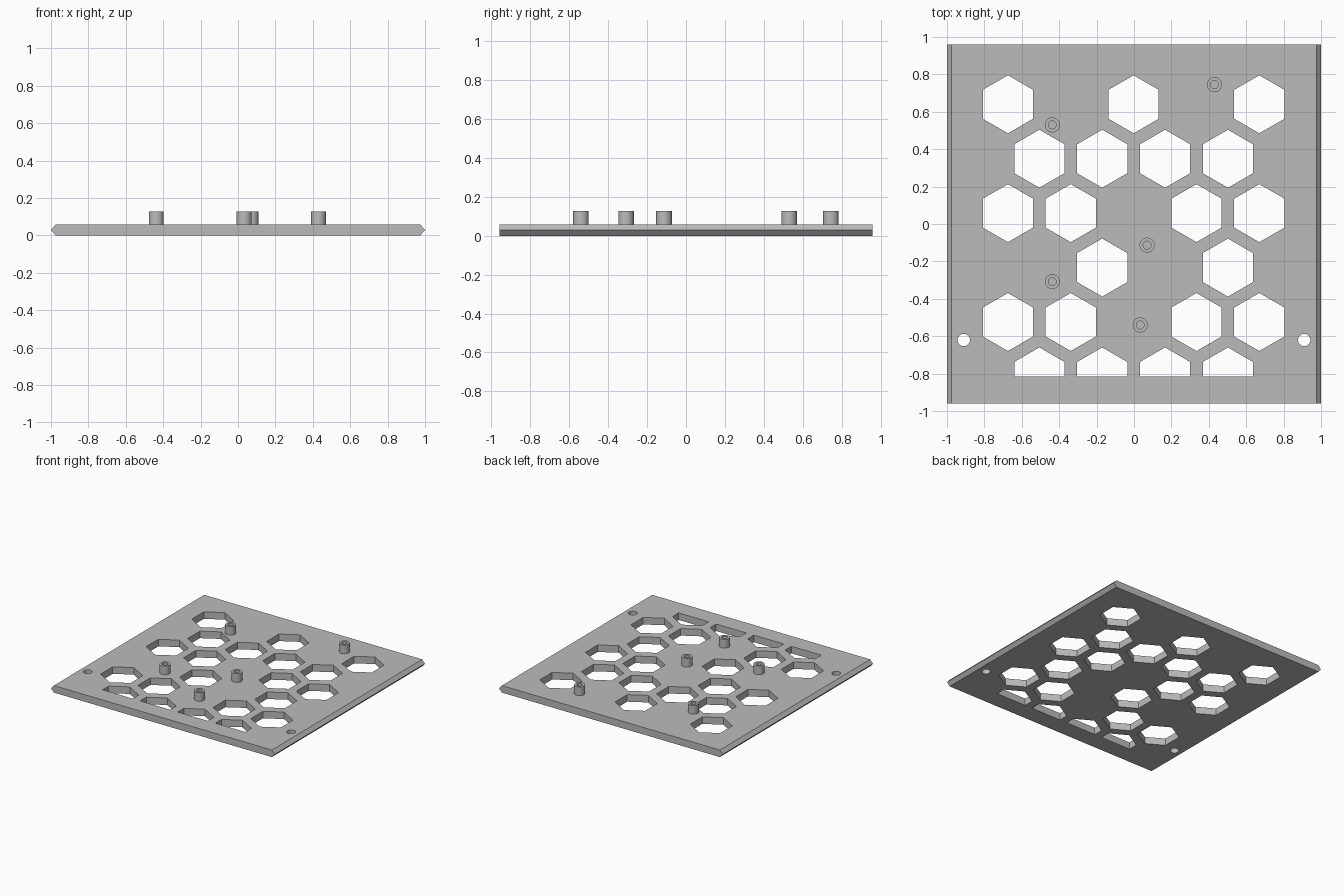
import bpy
import bmesh
from math import cos, sin, pi, radians

cube = bpy.data.objects.get("Cube")
if cube:
    bpy.data.objects.remove(cube, do_unlink=True)

THICK = 0.057
HALF_Y = 0.96
HEX_R = 0.155
PITCH_X, PITCH_Y = 0.336, 0.291
ROW_TOP = 0.64
CLIP_Y = -0.815

grey = bpy.data.materials.new("plain grey")
grey.use_nodes = True
colour = (0.5, 0.5, 0.5, 1)
grey.diffuse_color = colour
grey.node_tree.nodes["Principled BSDF"].inputs["Base Color"].default_value = colour


def add_object(name, bm):
    bmesh.ops.recalc_face_normals(bm, faces=bm.faces)
    mesh = bpy.data.meshes.new(name)
    bm.to_mesh(mesh)
    bm.free()
    mesh.materials.append(grey)
    obj = bpy.data.objects.new(name, mesh)
    bpy.context.collection.objects.link(obj)
    return obj


def prism(bm, points, offset):
    """Extrude a closed outline of 3D points into a solid."""
    face = bm.faces.new([bm.verts.new(p) for p in points])
    result = bmesh.ops.extrude_face_region(bm, geom=[face], use_keep_orig=True)
    verts = [v for v in result["geom"] if isinstance(v, bmesh.types.BMVert)]
    bmesh.ops.translate(bm, verts=verts, vec=offset)


def ring(x, y, r, n, z, start=0.0):
    return [(x + r * cos(start + 2 * pi * i / n),
             y + r * sin(start + 2 * pi * i / n), z) for i in range(n)]


# Plate with pointed side edges
bm = bmesh.new()
edge = 0.975
mid = THICK / 2
outline = [(-edge, 0), (edge, 0), (1, mid), (edge, THICK), (-edge, THICK), (-1, mid)]
prism(bm, [(x, -HALF_Y, z) for x, z in outline], (0, 2 * HALF_Y, 0))
plate = add_object("plate", bm)

# Cutter: honeycomb rows, columns in units of the pitch, last row cut in half
full = (-2, -1, 1, 2)
offset = (-1.5, -0.5, 0.5, 1.5)
rows = [(-2, 0, 2), offset, full, (-0.5, 1.5), full, offset]
bm = bmesh.new()
for i, columns in enumerate(rows):
    for c in columns:
        pts = ring(c * PITCH_X - 0.002, ROW_TOP - i * PITCH_Y, HEX_R, 6, -0.1, pi / 6)
        prism(bm, [(x, max(y, CLIP_Y), z) for x, y, z in pts], (0, 0, 0.3))

# Cutter: round mounting holes
for side in (-1, 1):
    prism(bm, ring(side * 0.91, -0.62, 0.033, 32, -0.1), (0, 0, 0.3))
cutter = add_object("hole_cutter", bm)
cutter.hide_render = True

mod = plate.modifiers.new("holes", "BOOLEAN")
mod.operation = "DIFFERENCE"
mod.solver = "EXACT"
mod.object = cutter
bpy.context.view_layer.update()
graph = bpy.context.evaluated_depsgraph_get()
cut_mesh = bpy.data.meshes.new_from_object(plate.evaluated_get(graph))
plate.modifiers.clear()
plate.data = cut_mesh
bpy.data.objects.remove(cutter, do_unlink=True)

# Hollow standoff posts
POST_R, BORE_R, POST_TOP = 0.04, 0.021, 0.127
posts = [(0.43, 0.745), (-0.437, 0.53), (0.07, -0.113), (-0.437, -0.308), (0.033, -0.54)]
bpy.ops.object.select_all(action="DESELECT")
for k, (x, y) in enumerate(posts):
    bm = bmesh.new()
    n = 32
    loops = [[bm.verts.new(p) for p in ring(x, y, r, n, z)]
             for r, z in ((BORE_R, THICK - 0.01), (BORE_R, POST_TOP),
                          (POST_R, POST_TOP), (POST_R, THICK - 0.01))]
    for a in range(4):
        low, high = loops[a], loops[(a + 1) % 4]
        for i in range(n):
            j = (i + 1) % n
            bm.faces.new((low[i], low[j], high[j], high[i]))
    post = add_object(f"standoff_post_{k + 1}", bm)
    post.select_set(True)
    bpy.context.view_layer.objects.active = post
bpy.ops.object.shade_smooth_by_angle(angle=radians(30))
